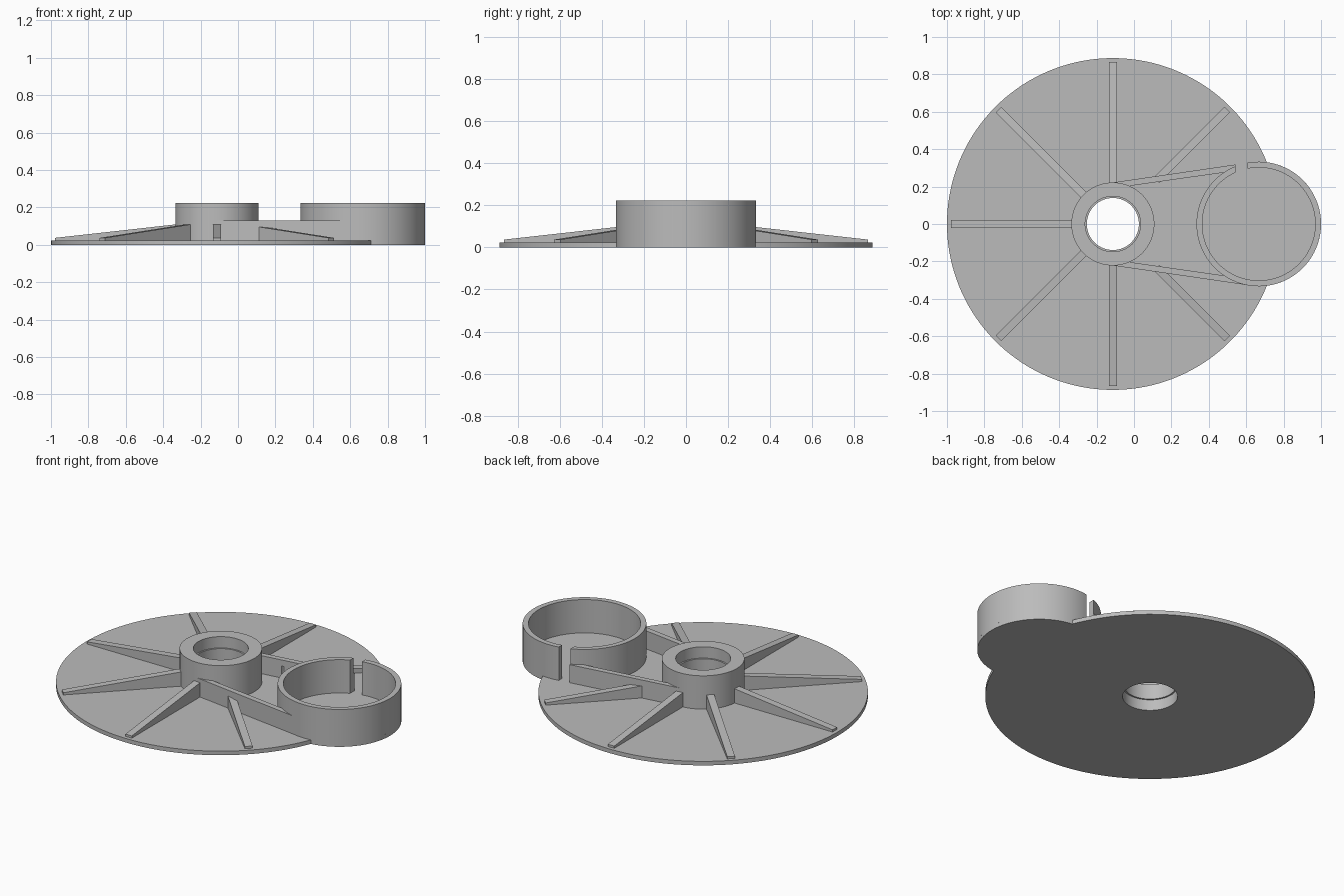
import bpy, bmesh
from math import cos, sin, acos, atan2, sqrt, pi, radians
from mathutils import Matrix

if "Cube" in bpy.data.objects:
    bpy.data.objects.remove(bpy.data.objects["Cube"])

# Main dimensions
CX, DISC_R, HUB_R = -0.113, 0.887, 0.222
RX, RING_R, RING_IN = 0.667, 0.333, 0.302
FLOOR, TOP, ARM_TOP = 0.024, 0.222, 0.131

grey = bpy.data.materials.new("plain grey")
grey.use_nodes = True
grey.diffuse_color = (0.5, 0.5, 0.5, 1)
grey.node_tree.nodes["Principled BSDF"].inputs["Base Color"].default_value = (0.5, 0.5, 0.5, 1)


def finish(name, bm, smooth=True):
    bmesh.ops.recalc_face_normals(bm, faces=bm.faces[:])
    mesh = bpy.data.meshes.new(name)
    bm.to_mesh(mesh)
    bm.free()
    mesh.materials.append(grey)
    ob = bpy.data.objects.new(name, mesh)
    bpy.context.collection.objects.link(ob)
    if smooth:
        bpy.ops.object.select_all(action='DESELECT')
        ob.select_set(True)
        bpy.context.view_layer.objects.active = ob
        bpy.ops.object.shade_smooth_by_angle(angle=radians(30))
    return ob


def arc(cx, r, a0, a1, n):
    return [(cx + r * cos(a0 + (a1 - a0) * i / n), r * sin(a0 + (a1 - a0) * i / n))
            for i in range(n + 1)]


def prism(name, loops, z0, z1, matrix=None, smooth=True):
    """Extrude an outline, with optional hole loops, from z0 to z1."""
    bm = bmesh.new()
    for loop in loops:
        vs = [bm.verts.new((x, y, z0)) for x, y in loop]
        for a, b in zip(vs, vs[1:] + vs[:1]):
            bm.edges.new((a, b))
    bmesh.ops.triangle_fill(bm, use_beauty=True, edges=bm.edges[:])
    ext = bmesh.ops.extrude_face_region(bm, geom=bm.faces[:], use_keep_orig=True)
    moved = [g for g in ext["geom"] if isinstance(g, bmesh.types.BMVert)]
    bmesh.ops.translate(bm, verts=moved, vec=(0, 0, z1 - z0))
    if matrix:
        bmesh.ops.transform(bm, matrix=matrix, verts=bm.verts[:])
    return finish(name, bm, smooth)


def lathe(name, profile, cx, n=96):
    """Revolve a closed (radius, height) profile around a vertical axis."""
    bm = bmesh.new()
    rows = [[bm.verts.new((cx + r * cos(2 * pi * i / n), r * sin(2 * pi * i / n), z))
             for r, z in profile] for i in range(n)]
    m = len(profile)
    for i in range(n):
        a, b = rows[i], rows[(i + 1) % n]
        for j in range(m):
            k = (j + 1) % m
            bm.faces.new((a[j], b[j], b[k], a[k]))
    return finish(name, bm)


# Base plate: large disc merged with the floor of the side ring, open at the hub
gap = RX - CX
along = (DISC_R ** 2 - RING_R ** 2 + gap ** 2) / (2 * gap)
half = sqrt(DISC_R ** 2 - along ** 2)
a_disc, a_ring = atan2(half, along), atan2(half, along - gap)
outline = (arc(CX, DISC_R, a_disc, 2 * pi - a_disc, 128)[:-1]
           + arc(RX, RING_R, -a_ring, a_ring, 48)[:-1])
prism("base_plate", [outline, arc(CX, HUB_R, 0, 2 * pi, 96)[:-1]], 0, FLOOR)

# Hub: tube with a narrow lip inside the bore
lathe("hub", [(HUB_R, 0), (HUB_R, TOP), (0.148, TOP), (0.148, 0.155),
              (0.139, 0.155), (0.139, 0.065), (0.148, 0.065), (0.148, 0)], CX)

# Side ring: open C shape with a straight slot
SLOT_L, SLOT_R = 0.543 - RX, 0.607 - RX
outer = arc(RX, RING_R, acos(SLOT_L / RING_R), acos(SLOT_R / RING_R) + 2 * pi, 96)
inner = arc(RX, RING_IN, acos(SLOT_L / RING_IN), acos(SLOT_R / RING_IN) + 2 * pi, 96)
prism("side_ring", [outer + inner[::-1]], FLOOR, TOP)

# Arms joining the hub to the side ring
prism("left_arm", [[(CX, 0.222), (-0.1, 0.19), (-0.02, 0.204), (0.543, 0.284), (0.543, 0.318)]],
      FLOOR - 0.01, ARM_TOP, smooth=False)
prism("right_arm", [[(CX, -0.222), (-0.1, -0.19), (-0.02, -0.204), (0.54, -0.284), (0.6, -0.326)]],
      FLOOR - 0.01, ARM_TOP, smooth=False)

# Tapered ribs; the two beside the ring start at the arms
for step in range(1, 8):
    start = 0.33 if step in (1, 7) else 0.2
    height = 0.111 - 0.111 * (start - 0.2)
    side = [(start, FLOOR - 0.01), (0.865, FLOOR - 0.01), (0.865, 0.037), (start, height)]
    place = (Matrix.Translation((CX, 0, 0)) @ Matrix.Rotation(step * pi / 4, 4, 'Z')
             @ Matrix.Rotation(pi / 2, 4, 'X'))
    prism(f"rib_{step}", [side], -0.021, 0.021, place, smooth=False)
